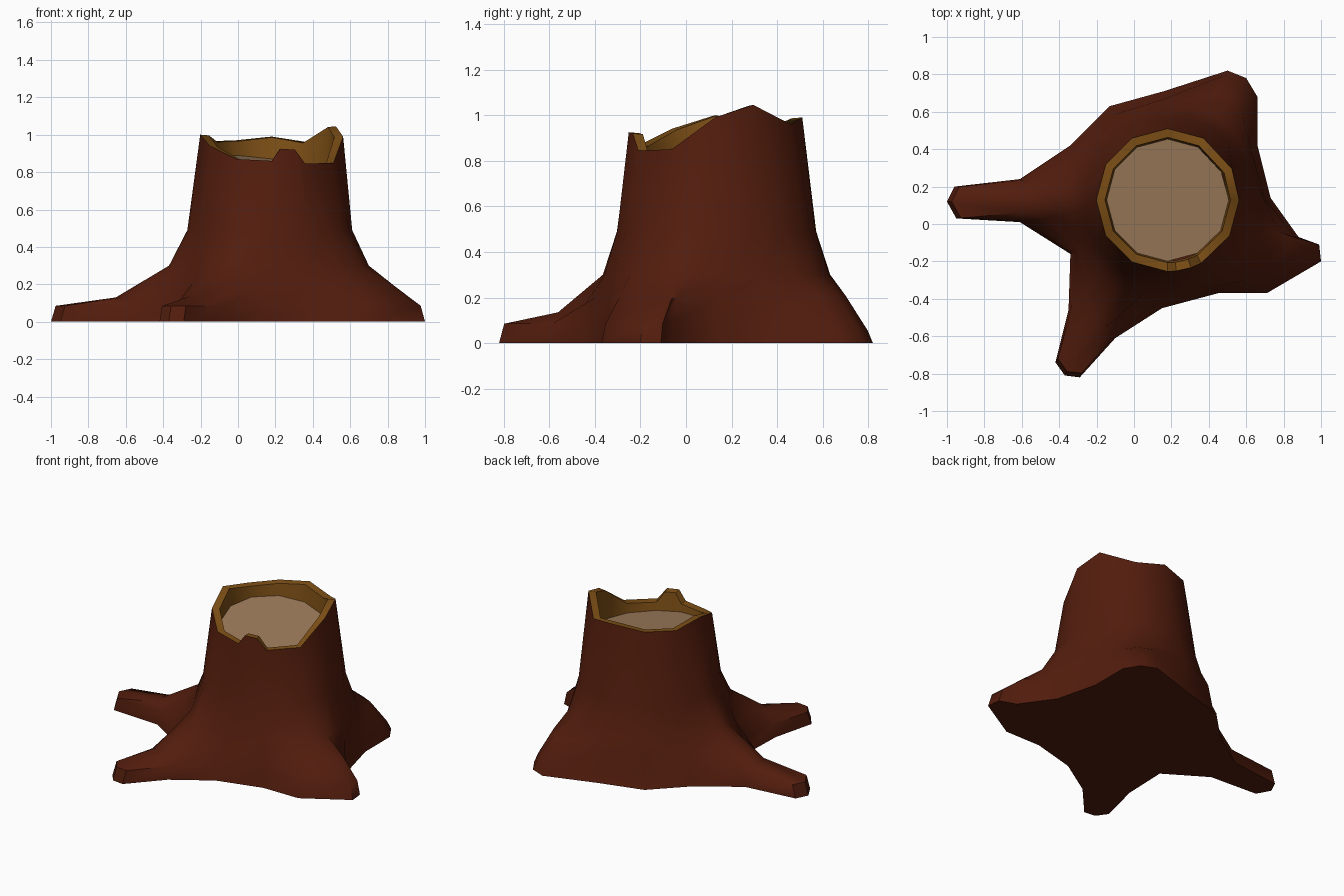
import bpy
from math import sin, cos, atan2, hypot, radians, tau

if "Cube" in bpy.data.objects:
    bpy.data.objects.remove(bpy.data.objects["Cube"])

CX, CY = 0.18, 0.128         # trunk axis


def make_object(name, verts, faces, color, smooth):
    me = bpy.data.meshes.new(name)
    me.from_pydata(verts, [], faces)
    me.update()
    ob = bpy.data.objects.new(name, me)
    bpy.context.collection.objects.link(ob)
    mat = bpy.data.materials.new(name + "_color")
    mat.diffuse_color = (*color, 1)
    mat.use_nodes = True
    mat.node_tree.nodes["Principled BSDF"].inputs["Base Color"].default_value = mat.diffuse_color
    me.materials.append(mat)
    if smooth:
        bpy.ops.object.select_all(action='DESELECT')
        ob.select_set(True)
        bpy.context.view_layer.objects.active = ob
        bpy.ops.object.shade_smooth_by_angle(angle=radians(45))
    return ob


def polar(a, r, z):
    return (CX + r * cos(a), CY + r * sin(a), z)


def bands(n, rows):
    """Quads joining consecutive rings of n points."""
    return [(k*n + i, k*n + (i+1) % n, (k+1)*n + (i+1) % n, (k+1)*n + i)
            for k in range(rows - 1) for i in range(n)]


def soften(vals, passes, wrap=0.0):
    """Cyclic neighbour averaging; wrap is the gain over one full turn."""
    for _ in range(passes):
        ext = [vals[-1] - wrap] + vals + [vals[0] + wrap]
        vals = [(p + 2 * q + s) / 4 for p, q, s in zip(ext, ext[1:], ext[2:])]
    return vals


# Ground outline with the four roots, counter-clockwise from the right root
outline = [(0.99, -0.11), (0.88, -0.07), (0.73, 0.14), (0.66, 0.42), (0.66, 0.68),
           (0.60, 0.78), (0.50, 0.82), (0.16, 0.71), (-0.13, 0.63), (-0.34, 0.42),
           (-0.61, 0.24), (-0.96, 0.20), (-1.0, 0.12), (-0.95, 0.03), (-0.61, 0.01),
           (-0.34, -0.16), (-0.35, -0.46), (-0.42, -0.74), (-0.37, -0.81),
           (-0.29, -0.82), (-0.10, -0.61), (0.15, -0.45), (0.45, -0.37),
           (0.71, -0.37), (1.0, -0.20)]

# Jagged rim: angle in degrees and height, with a small tooth at the front
rim = [(0, 0.99), (26, 1.045), (60, 0.96), (90, 0.99), (120, 0.97), (150, 0.965),
       (180, 1.0), (210, 0.94), (240, 0.87), (270, 0.86), (277, 0.925),
       (289, 0.92), (298, 0.845), (330, 0.85)]
rim_ang = [radians(a) for a, z in rim]

# Bark: each outline point sweeps up from root edge to trunk
angles, radii, r3s, r4s = [], [], [], []
for x, y in outline:
    a = atan2(y - CY, x - CX)
    if angles and a < angles[-1] - 1:
        a += tau
    R = hypot(x - CX, y - CY)
    t = min(1, max(0, (R - 0.5) / 0.6))
    back = y > 0.5
    right = x > 0.7 and y < 0.1
    angles.append(a)
    radii.append(R)
    r3s.append(0.455 + 0.1 * t + 0.03 * back + 0.045 * right)
    r4s.append(0.42 + 0.035 * t + 0.02 * back)
ang3, ang4 = soften(angles, 3, tau), soften(angles, 5, tau)
r3s, r4s = soften(r3s, 2), soften(r4s, 3)

columns = []
for (x, y), a, R, a3, r3, a4, r4 in zip(outline, angles, radii, ang3, r3s, ang4, r4s):
    z2 = min(0.2, 0.13 + 0.25 * max(0, 1.1 - R))
    if y > 0.5:
        z2 = 0.21
    elif y < -0.5:
        z2 = 0.135
    edge = 0.055 if y > 0.5 else 0.085
    columns.append([(a, R, 0), (a, R - 0.025, edge),
                    (a, r3 + 0.45 * (R - r3), z2), (a3, r3, 0.30), (a4, r4, 0.49)])

n, m, rows = len(outline), len(rim), 5
verts = [polar(*columns[i][k]) for k in range(rows) for i in range(n)]
verts += [polar(a, 0.382, z) for a, (_, z) in zip(rim_ang, rim)]
faces = bands(n, rows) + [tuple(reversed(range(n)))]

# Stitch the upper trunk ring to the rim ring
lo, hi = (rows - 1) * n, rows * n
ea, eb = ang4 + [ang4[0] + tau], rim_ang + [rim_ang[0] + tau]
i = j = 0
while i < n or j < m:
    if j == m or (i < n and ea[i + 1] <= eb[j + 1]):
        faces.append((lo + i, lo + (i + 1) % n, hi + j % m))
        i += 1
    else:
        faces.append((lo + i % n, hi + (j + 1) % m, hi + j))
        j += 1
make_object("bark_and_roots", verts, faces, (0.085, 0.012, 0.004), True)


# Hollow top: flat rim band and inner wall
def disc_z(a, r):
    return 0.838 + 0.1 * r * sin(a) - 0.13 * r * cos(a)


verts = [polar(a, 0.382, z) for a, (_, z) in zip(rim_ang, rim)]
verts += [polar(a, 0.335, z - 0.004) for a, (_, z) in zip(rim_ang, rim)]
verts += [polar(a, 0.325, min(z - 0.03, disc_z(a, 0.325) - 0.01))
          for a, (_, z) in zip(rim_ang, rim)]
make_object("broken_rim", verts, bands(m, 3), (0.21, 0.08, 0.008), True)

# Cut wood surface inside the rim
disc = [polar(k * tau / 12, 0.327, disc_z(k * tau / 12, 0.327)) for k in range(12)]
make_object("cut_wood", disc, [tuple(range(12))], (0.34, 0.20, 0.105), False)
